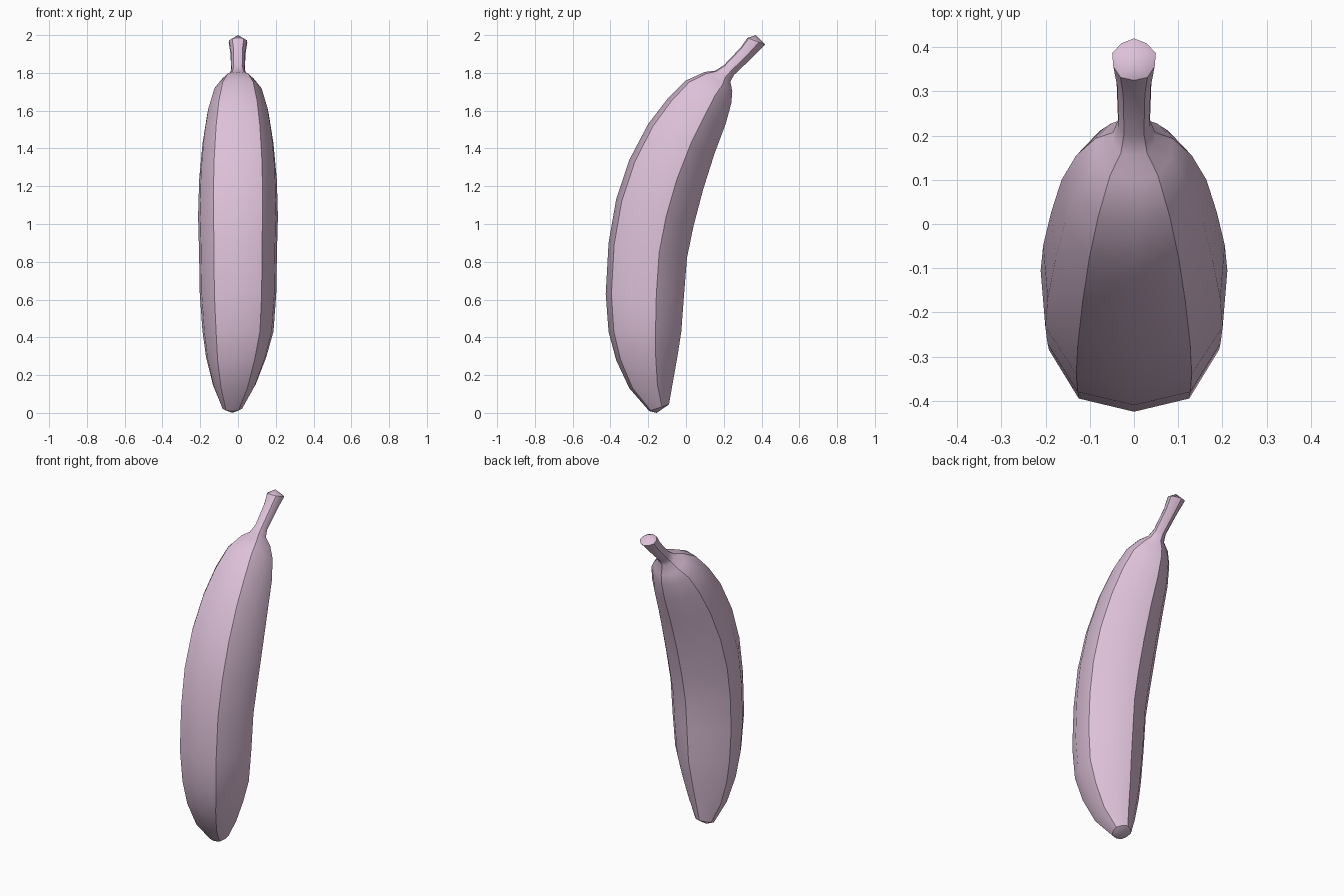
import bpy
import bmesh
import math
from mathutils import Vector

default_cube = bpy.data.objects.get("Cube")
if default_cube:
    bpy.data.objects.remove(default_cube, do_unlink=True)


def make_material(name, colour):
    material = bpy.data.materials.new(name)
    material.use_nodes = True
    material.diffuse_color = (*colour, 1)
    shader = material.node_tree.nodes["Principled BSDF"]
    shader.inputs["Base Color"].default_value = (*colour, 1)
    return material


pale_pink = make_material("pale pink peel", (0.72, 0.53, 0.69))

# Cross-sections from bottom to stem tip:
# sideways shift, outer curve (y, z), inner curve (y, z)
SECTIONS = [
    (-.03, -.195, .01, -.09, .045),
    (-.02, -.3, .13, -.07, .16),
    (-.01, -.37, .28, -.045, .3),
    (0, -.41, .43, -.025, .43),
    (0, -.425, .63, -.01, .63),
    (0, -.41, .9, .005, .82),
    (0, -.37, 1.13, .04, .99),
    (0, -.3, 1.34, .09, 1.18),
    (0, -.2, 1.53, .15, 1.37),
    (0, -.1, 1.66, .21, 1.53),
    (0, 0, 1.76, .24, 1.64),
    (0, .1, 1.805, .245, 1.7),
    (0, .155, 1.812, .235, 1.755),
    (0, .2, 1.84, .255, 1.79),
    (0, .29, 1.935, .35, 1.88),
    (0, .325, 1.985, .42, 1.95),
]
SIDES = 10      # five ridges with a softly bulged face between each pair
BULGE = 0.95    # radius of the face middles relative to the ridges


def section_ring(bm, shift, outer_y, outer_z, inner_y, inner_z):
    """Pentagonal ring with one ridge on the inner side of the bend."""
    outer = Vector((shift, outer_y, outer_z))
    inner = Vector((shift, inner_y, inner_z))
    across = inner - outer
    radius = across.length / (1 + BULGE)
    direction = across.normalized()
    centre = inner - direction * radius
    ring = []
    for i in range(SIDES):
        angle = math.tau * i / SIDES
        size = radius * (BULGE if i % 2 else 1)
        offset = direction * math.cos(angle) + Vector((1, 0, 0)) * math.sin(angle)
        ring.append(bm.verts.new(centre + offset * size))
    return ring


def close_end(bm, ring, tip):
    """Shallow domed cap with a crisp rim."""
    point = bm.verts.new(tip)
    for i in range(SIDES):
        bm.faces.new((ring[i], ring[(i + 1) % SIDES], point))
    for i in range(SIDES):
        bm.edges.get((ring[i], ring[(i + 1) % SIDES])).smooth = False


# Peeled-shape body and stem as one lofted skin
bm = bmesh.new()
rings = [section_ring(bm, *section) for section in SECTIONS]
for low, high in zip(rings, rings[1:]):
    for i in range(SIDES):
        j = (i + 1) % SIDES
        bm.faces.new((low[i], low[j], high[j], high[i]))

close_end(bm, rings[0], (-.03, -.155, 0))
close_end(bm, rings[-1], (0, .37, 2))

# Smooth faces, sharp long ridges
for face in bm.faces:
    face.smooth = True
for low, high in zip(rings, rings[1:]):
    for i in range(0, SIDES, 2):
        bm.edges.get((low[i], high[i])).smooth = False

bmesh.ops.recalc_face_normals(bm, faces=bm.faces)
mesh = bpy.data.meshes.new("banana")
bm.to_mesh(mesh)
bm.free()
mesh.materials.append(pale_pink)
banana = bpy.data.objects.new("banana", mesh)
bpy.context.collection.objects.link(banana)
